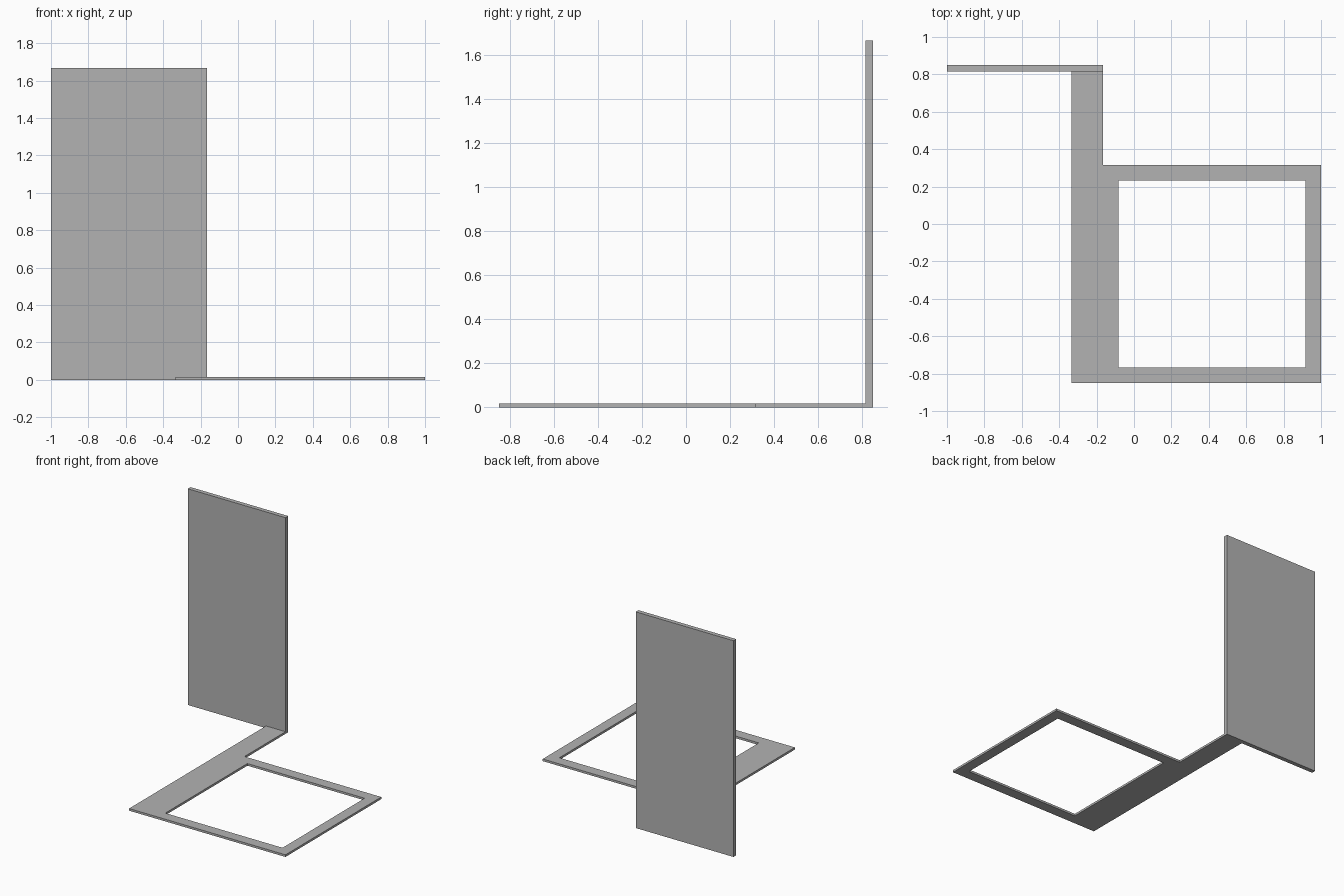
import bpy
import bmesh

cube = bpy.data.objects.get("Cube")
if cube:
    bpy.data.objects.remove(cube, do_unlink=True)

U = 1 / 12            # width of the frame rails
THICK = 1 / 60        # floor plate thickness
BACK = 0.85           # rear face of the panel
PANEL_FRONT = BACK - 2 * THICK

grey = bpy.data.materials.new("plain_grey")
grey.use_nodes = True
colour = (0.45, 0.45, 0.45, 1)
grey.diffuse_color = colour
grey.node_tree.nodes["Principled BSDF"].inputs["Base Color"].default_value = colour


def finish(name, bm):
    bmesh.ops.recalc_face_normals(bm, faces=bm.faces)
    mesh = bpy.data.meshes.new(name)
    bm.to_mesh(mesh)
    bm.free()
    mesh.materials.append(grey)
    obj = bpy.data.objects.new(name, mesh)
    bpy.context.collection.objects.link(obj)
    return obj


# Floor plate: grid of cells, keeping the square frame and the rear arm
xs = [-4 * U, -2 * U, -U, 1 - U, 1]
ys = [-BACK, -BACK + U, 1 - BACK + U, 1 - BACK + 2 * U, PANEL_FRONT]
bm = bmesh.new()
grid = [[bm.verts.new((x, y, 0)) for x in xs] for y in ys]
for j in range(len(ys) - 1):
    for i in range(len(xs) - 1):
        opening = i == 2 and j == 1
        beside_arm = i > 0 and j == 3
        if not (opening or beside_arm):
            bm.faces.new((grid[j][i], grid[j][i + 1],
                          grid[j + 1][i + 1], grid[j + 1][i]))
bmesh.ops.delete(bm, geom=[v for v in bm.verts if not v.link_faces], context="VERTS")
top = bmesh.ops.extrude_face_region(bm, geom=bm.faces[:])
bmesh.ops.translate(bm, vec=(0, 0, THICK),
                    verts=[g for g in top["geom"] if isinstance(g, bmesh.types.BMVert)])
# Merge the cells into clean flat faces
bmesh.ops.dissolve_limit(bm, angle_limit=0.01, verts=bm.verts[:], edges=bm.edges[:])
finish("floor_frame", bm)

# Upright panel standing at the end of the arm
bm = bmesh.new()
bmesh.ops.create_cube(bm, size=1)
size = (10 * U, 2 * THICK, 20 * U)
bmesh.ops.scale(bm, vec=size, verts=bm.verts)
bmesh.ops.translate(bm, vec=(-1 + size[0] / 2, BACK - THICK, size[2] / 2), verts=bm.verts)
finish("upright_panel", bm)
